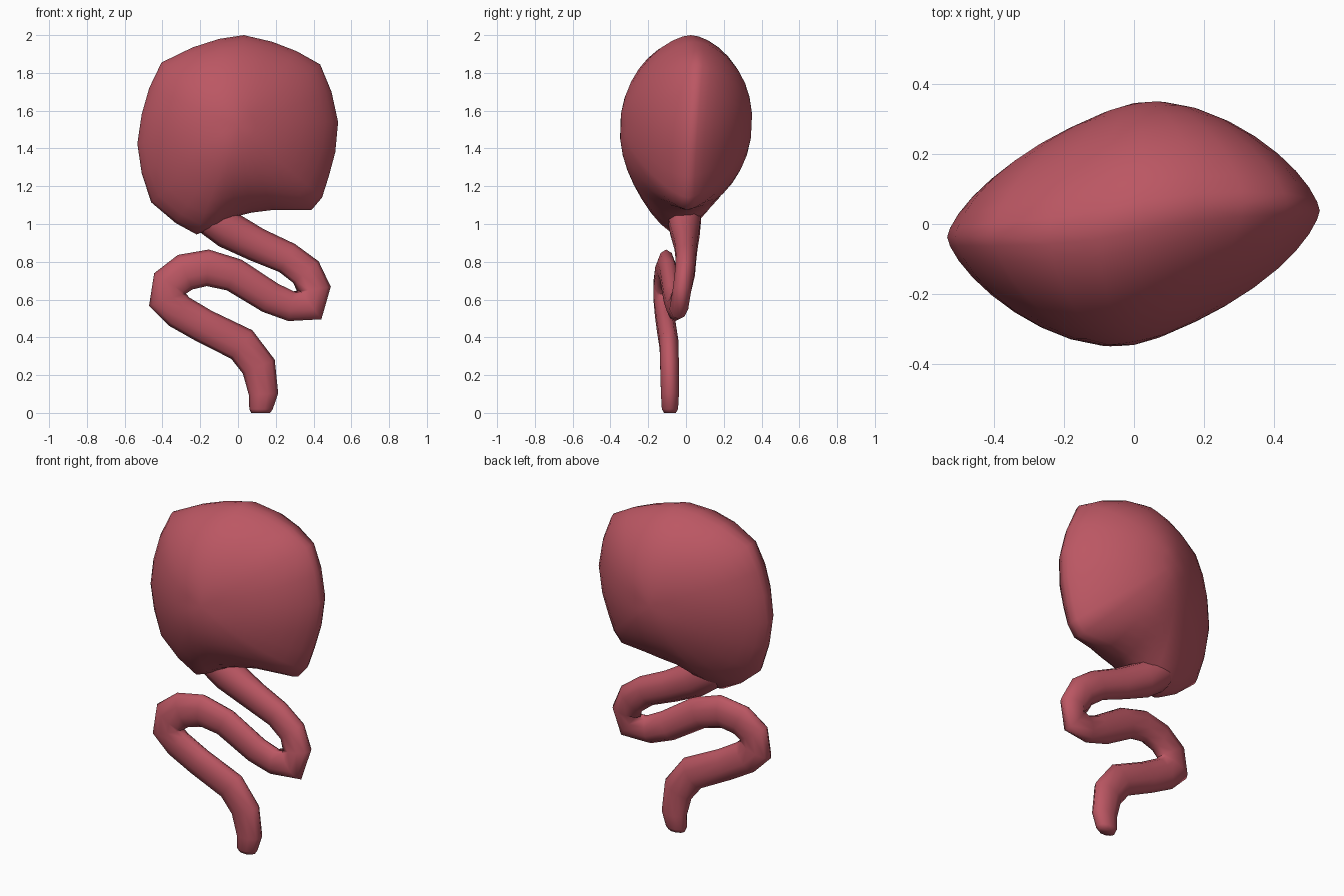
import bpy, bmesh, math
from mathutils import Vector

mat = bpy.data.materials.new("flesh red")
mat.diffuse_color = (0.50, 0.095, 0.125, 1)


def finish(name, bm):
    bmesh.ops.recalc_face_normals(bm, faces=bm.faces)
    me = bpy.data.meshes.new(name)
    bm.to_mesh(me)
    bm.free()
    me.materials.append(mat)
    for p in me.polygons:
        p.use_smooth = True
    ob = bpy.data.objects.new(name, me)
    bpy.context.collection.objects.link(ob)
    return ob


def bridge(bm, a, b):
    n = len(a)
    for i in range(n):
        bm.faces.new((a[i], a[(i + 1) % n], b[(i + 1) % n], b[i]))


# Stomach bag: front outline inflated to both sides, lens-shaped from above.
# The rings ease from the outline at the rim to an ellipse in the middle.
outline = [(0.03, 2.0), (0.18, 1.965), (0.31, 1.915), (0.435, 1.845), (0.495, 1.70),
           (0.53, 1.54), (0.515, 1.38), (0.48, 1.25), (0.445, 1.14), (0.39, 1.075),
           (0.19, 1.075), (0.07, 1.06), (-0.03, 1.035), (-0.12, 0.98), (-0.22, 0.945),
           (-0.33, 1.005), (-0.46, 1.115), (-0.51, 1.27), (-0.533, 1.425), (-0.51, 1.58),
           (-0.47, 1.72), (-0.405, 1.855), (-0.24, 1.935), (-0.1, 1.98)]
CZ, DEPTH, STEPS = 1.52, 0.345, 9


def bag_point(x, z, r, side):
    dx, dz = x, z - CZ
    length = math.hypot(dx, dz)
    cx, sz = dx / length, dz / length
    radius = 1 / math.sqrt((cx / 0.54) ** 2 + (sz / 0.48) ** 2)
    w = r ** 3
    d = r * (w * length + (1 - w) * radius)
    c = cx * cx
    y = side * DEPTH * max(0.0, 1 - r ** (2 - 0.4 * c)) ** (0.6 + 0.1 * c)
    px, pz = cx * d, sz * d
    return (px, y + 0.037 * math.tanh(px / 0.2) + pz * (0.04 + 0.06 * px), CZ + pz)


bm = bmesh.new()
rim = [bm.verts.new(bag_point(x, z, 1, 0)) for x, z in outline]
for side in (-1, 1):
    prev = rim
    for k in range(STEPS - 1, 0, -1):
        r = math.sin(k / STEPS * math.pi / 2)
        ring = [bm.verts.new(bag_point(x, z, r, side)) for x, z in outline]
        bridge(bm, prev, ring)
        prev = ring
    tip = bm.verts.new((0, side * DEPTH, CZ))
    for i in range(len(prev)):
        bm.faces.new((prev[i], prev[(i + 1) % len(prev)], tip))
finish("stomach_bag", bm)

# Winding gut: flattened tube swept along (x, y, z, in-plane radius, depth radius)
path = [(-0.22, -0.01, 1.12, 0.08, 0.08), (-0.16, -0.01, 1.05, 0.10, 0.095),
        (-0.05, -0.005, 0.968, 0.10, 0.082), (0.10, 0.0, 0.89, 0.09, 0.064),
        (0.26, 0.0, 0.82, 0.085, 0.056), (0.36, -0.005, 0.745, 0.088, 0.055),
        (0.402, -0.02, 0.655, 0.09, 0.052), (0.385, -0.038, 0.572, 0.095, 0.052),
        (0.28, -0.055, 0.565, 0.08, 0.05), (0.17, -0.07, 0.61, 0.085, 0.05),
        (-0.02, -0.09, 0.73, 0.09, 0.05), (-0.16, -0.105, 0.768, 0.097, 0.05),
        (-0.28, -0.115, 0.745, 0.099, 0.05), (-0.36, -0.122, 0.685, 0.1, 0.052),
        (-0.374, -0.122, 0.60, 0.102, 0.052), (-0.31, -0.115, 0.535, 0.092, 0.052),
        (-0.18, -0.105, 0.46, 0.09, 0.052), (0.02, -0.09, 0.362, 0.094, 0.052),
        (0.11, -0.087, 0.245, 0.092, 0.052), (0.135, -0.085, 0.10, 0.078, 0.05),
        (0.122, -0.085, 0.02, 0.062, 0.045), (0.12, -0.085, 0.0, 0.05, 0.033)]
SIDES = 10
bm = bmesh.new()
prev = None
for i, (x, y, z, rn, ry) in enumerate(path):
    a, b = path[max(i - 1, 0)], path[min(i + 1, len(path) - 1)]
    t = Vector((b[0] - a[0], 0, b[2] - a[2])).normalized()
    if i >= len(path) - 2:
        t = Vector((0, 0, -1))          # flat foot on the ground
    n = Vector((-t.z, 0, t.x))
    ring = []
    for k in range(SIDES):
        ang = 2 * math.pi * k / SIDES
        ring.append(bm.verts.new(Vector((x, y, z)) + n * rn * math.cos(ang)
                                 + Vector((0, ry * math.sin(ang), 0))))
    if prev:
        bridge(bm, prev, ring)
    else:
        bm.faces.new(ring)
    prev = ring
bm.faces.new(prev)
finish("winding_gut", bm)
